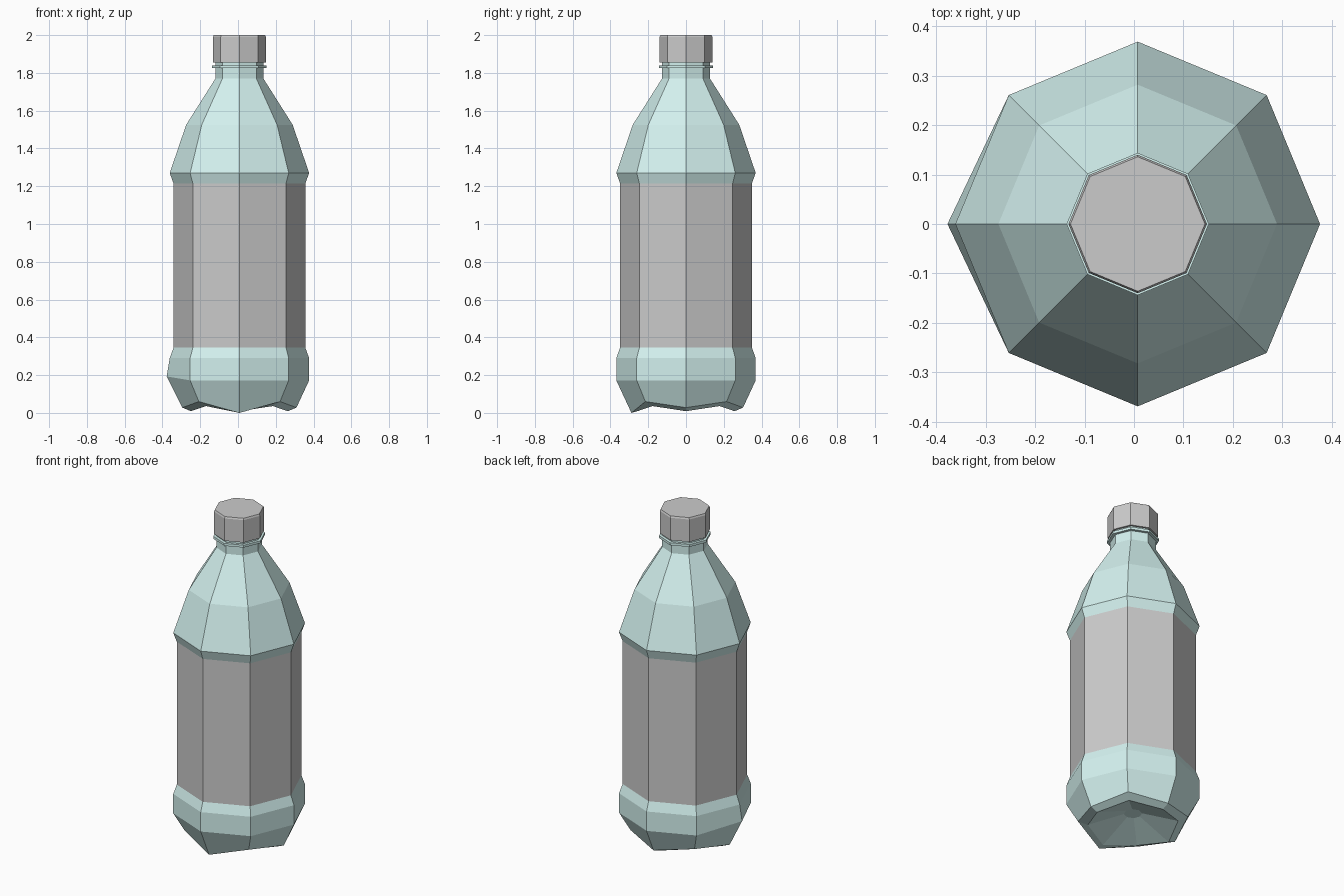
import bpy, math

if "Cube" in bpy.data.objects:
    bpy.data.objects.remove(bpy.data.objects["Cube"])

SIDES = 8
CX = 0.0075  # bottle axis sits slightly right because one base corner bulges left

teal = bpy.data.materials.new("teal_plastic")
teal.diffuse_color = (0.66, 0.89, 0.87, 1)
teal.use_nodes = True
teal.node_tree.nodes["Principled BSDF"].inputs["Base Color"].default_value = teal.diffuse_color


def lathe(name, rings, mat=None, cap_start=False, cap_end=False, tweaks=None):
    """Eight-sided skin through rings listed bottom up.
    A ring is (radius, z) or (foot_radius, foot_z, valley_radius, valley_z).
    tweaks maps (ring, corner) to a different (radius, z)."""
    tweaks = tweaks or {}
    verts, faces = [], []
    for k, ring in enumerate(rings):
        for i in range(SIDES):
            r, z = ring[2:] if len(ring) == 4 and i % 2 else ring[:2]
            r, z = tweaks.get((k, i), (r, z))
            a = 2 * math.pi * i / SIDES
            verts.append((CX + r * math.cos(a), r * math.sin(a), z))
    for k in range(len(rings) - 1):
        for i in range(SIDES):
            a, b = k * SIDES + i, k * SIDES + (i + 1) % SIDES
            faces.append((a, b, b + SIDES, a + SIDES))
    if cap_start:
        faces.append(tuple(reversed(range(SIDES))))
    if cap_end:
        n = (len(rings) - 1) * SIDES
        faces.append(tuple(range(n, n + SIDES)))
    mesh = bpy.data.meshes.new(name)
    mesh.from_pydata(verts, [], faces)
    mesh.update()
    if mat:
        mesh.materials.append(mat)
    obj = bpy.data.objects.new(name, mesh)
    bpy.context.collection.objects.link(obj)
    return obj


# Base: raised centre, four feet with valleys between, one bulged left corner
lathe("base", [
    (0.05, 0.095),
    (0.257, 0.009, 0.25, 0.036),
    (0.302, 0.028, 0.304, 0.06),
    (0.369, 0.172),
    (0.369, 0.29),
    (0.349, 0.345),
], teal, cap_start=True, tweaks={(3, 4): (0.385, 0.193), (2, 6): (0.289, 0.0)})

# Label sleeve
lathe("label", [(0.349, 0.345), (0.349, 1.215)])

# Shoulder, neck and neck ring
lathe("shoulder_and_neck", [
    (0.349, 1.215),
    (0.369, 1.27),
    (0.282, 1.525),
    (0.127, 1.77),
    (0.127, 1.825),
    (0.144, 1.825),
    (0.144, 1.84),
    (0.127, 1.84),
    (0.127, 1.855),
], teal)

# Screw cap
lathe("cap", [(0.140, 1.854), (0.140, 1.99), (0.136, 2.0)],
      cap_start=True, cap_end=True)
